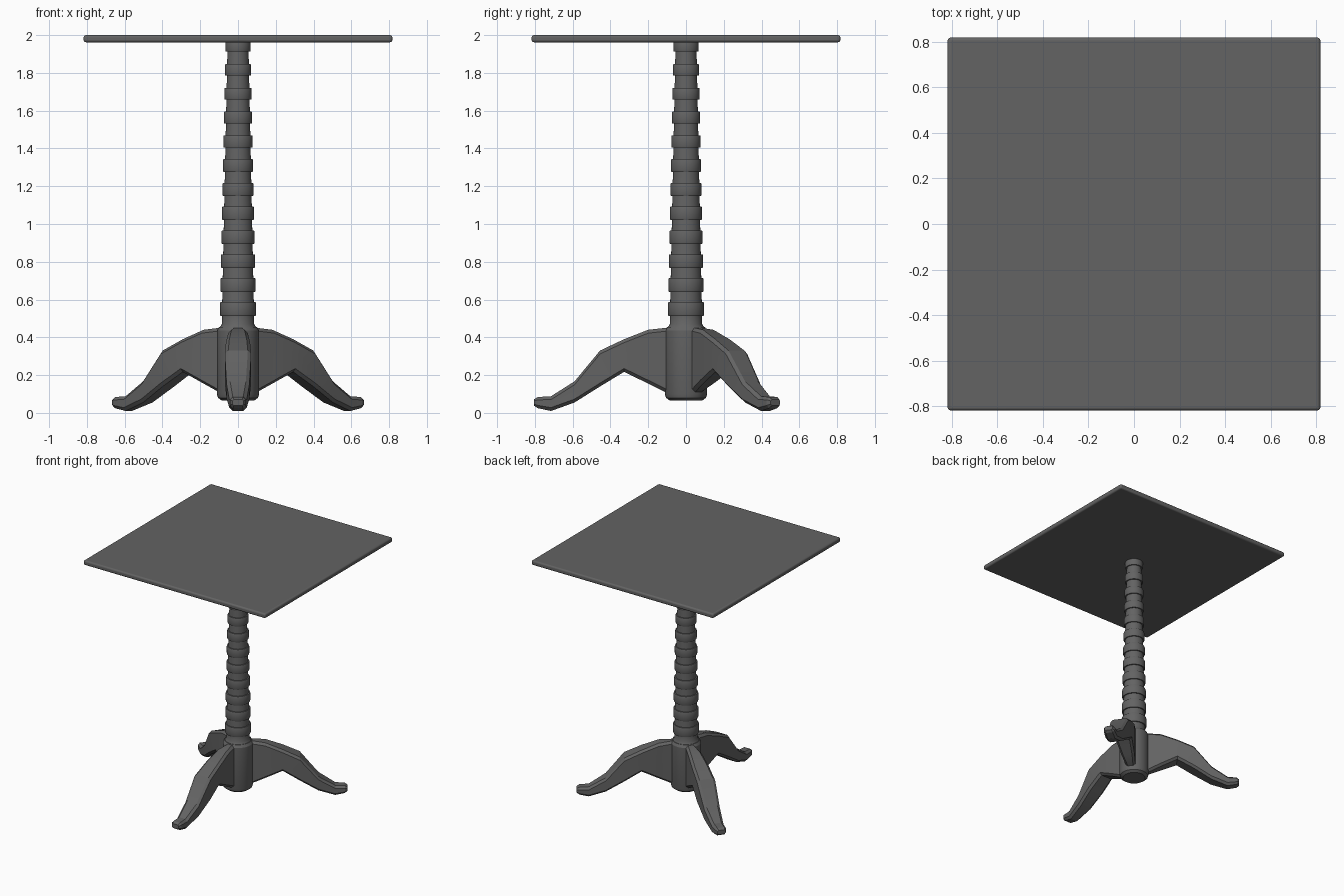
import bpy, bmesh, math

cube = bpy.data.objects.get("Cube")
if cube:
    bpy.data.objects.remove(cube, do_unlink=True)

grey = bpy.data.materials.new("dark grey")
grey.use_nodes = True
colour = (0.125, 0.125, 0.125, 1)
grey.diffuse_color = colour
grey.node_tree.nodes["Principled BSDF"].inputs["Base Color"].default_value = colour


def loft(name, rings, angle=30, bevel=0):
    """Skin a list of equal-length vertex rings and cap both ends."""
    bm = bmesh.new()
    loops = [[bm.verts.new(p) for p in ring] for ring in rings]
    for a, b in zip(loops, loops[1:]):
        for i in range(len(a)):
            j = (i + 1) % len(a)
            bm.faces.new((a[i], a[j], b[j], b[i]))
    bm.faces.new(loops[0])
    bm.faces.new(loops[-1])
    bmesh.ops.recalc_face_normals(bm, faces=bm.faces)
    mesh = bpy.data.meshes.new(name)
    bm.to_mesh(mesh)
    bm.free()
    mesh.materials.append(grey)
    obj = bpy.data.objects.new(name, mesh)
    bpy.context.collection.objects.link(obj)
    bpy.ops.object.select_all(action='DESELECT')
    obj.select_set(True)
    bpy.context.view_layer.objects.active = obj
    bpy.ops.object.shade_smooth_by_angle(angle=math.radians(angle))
    if bevel:
        mod = obj.modifiers.new("rounded_edges", 'BEVEL')
        mod.width = bevel
        mod.segments = 3
    return obj


def turned(name, profile, sides=32):
    """Lathe a (radius, height) profile around z."""
    turns = [2 * math.pi * i / sides for i in range(sides)]
    return loft(name, [[(r * math.cos(t), r * math.sin(t), z) for t in turns]
                       for r, z in profile])


# Square top with rounded edges
h = 0.817
corners = [(-h, -h), (h, -h), (h, h), (-h, h)]
loft("table_top", [[(x, y, z) for x, y in corners] for z in (1.962, 2.0)], bevel=0.012)

# Tapered column with evenly spaced turned rings
core = lambda z: 0.086 - 0.0205 * (z - 0.45)
column = [(0.095, 0.44), (0.095, 0.455), (core(0.47), 0.47)]
for k in range(12):
    z = 0.551 + 0.1265 * k
    r = core(z)
    half = 0.037 - 0.0006 * k
    column += [(r, z - half), (r + 0.009, z - half), (r + 0.012, z - half + 0.008),
               (r + 0.012, z + half - 0.008), (r + 0.009, z + half), (r, z + half)]
column.append((core(1.975), 1.975))
turned("column", column)

# Hub that holds the legs
turned("leg_hub", [(0.085, 0.065), (0.106, 0.08), (0.112, 0.1),
                   (0.112, 0.435), (0.1, 0.455)])

# Curved legs: reach, underside, top, half width
stations = [(0.0, 0.09, 0.455, 0.03), (0.11, 0.11, 0.45, 0.038),
            (0.2, 0.155, 0.44, 0.052), (0.328, 0.217, 0.39, 0.064),
            (0.455, 0.14, 0.33, 0.07), (0.59, 0.055, 0.167, 0.06),
            (0.715, 0.01, 0.088, 0.046), (0.785, 0.025, 0.084, 0.042),
            (0.804, 0.038, 0.072, 0.03)]


def leg_ring(r, low, high, w):
    c = min(0.018, (high - low) * 0.25)
    section = [(w - c, low), (w, low + c), (w, high - c), (w - c, high)]
    section += [(-s, z) for s, z in reversed(section)]
    return [(r, s, z) for s, z in section]


for name, degrees in (("front_leg", -90), ("back_left_leg", 36), ("back_right_leg", 144)):
    leg = loft(name, [leg_ring(*s) for s in stations], angle=20)
    leg.rotation_euler.z = math.radians(degrees)
